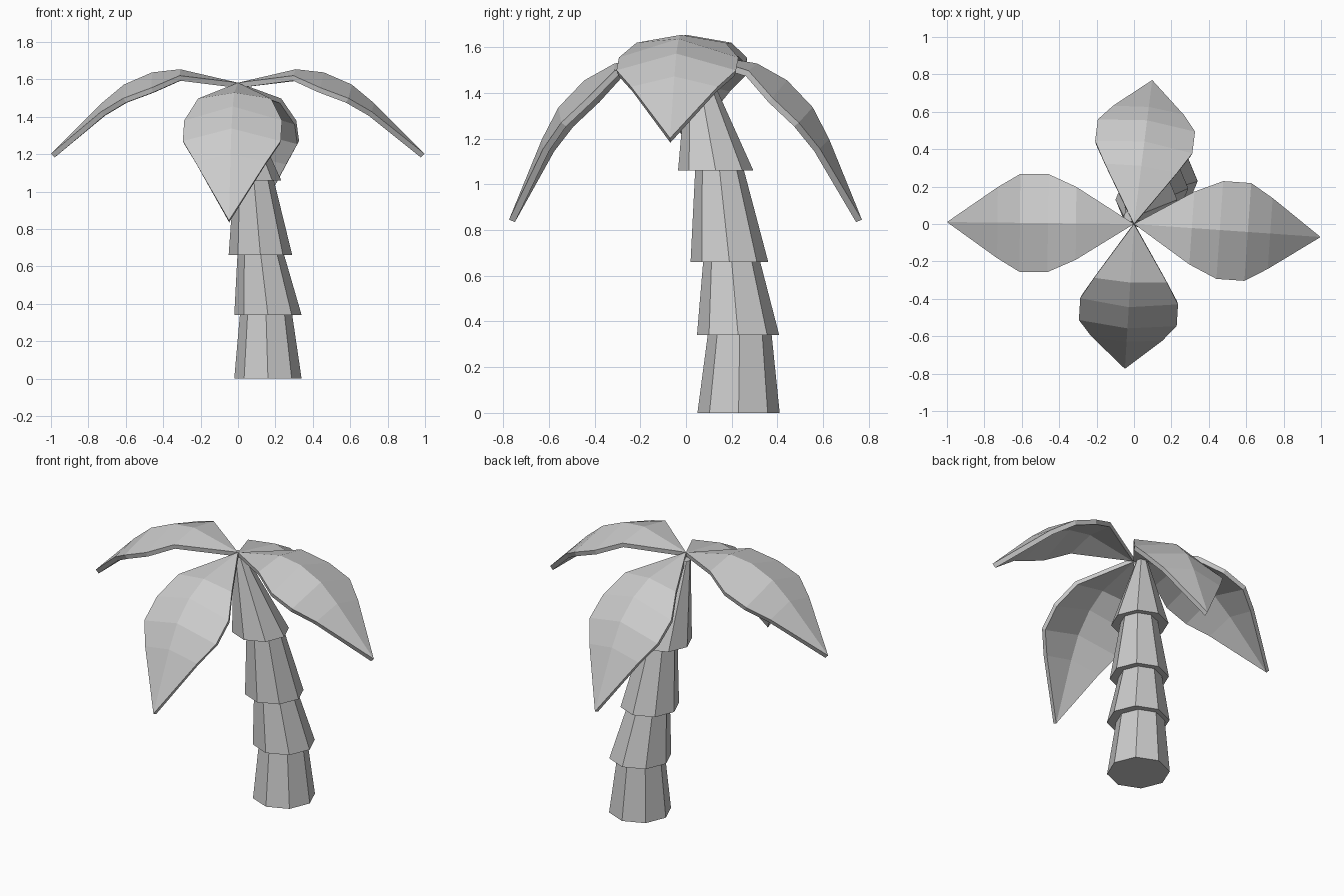
import bpy, bmesh
from math import radians, cos, sin, pi
from mathutils import Matrix

if "Cube" in bpy.data.objects:
    bpy.data.objects.remove(bpy.data.objects["Cube"])


def make_object(name, bm):
    bmesh.ops.recalc_face_normals(bm, faces=bm.faces) if name.startswith("trunk") else None
    mesh = bpy.data.meshes.new(name)
    bm.to_mesh(mesh)
    bm.free()
    obj = bpy.data.objects.new(name, mesh)
    bpy.context.collection.objects.link(obj)
    return obj


def trunk_segment(name, bottom, top, sides=8):
    # leaning tapered octagon; each end is (x, y, z, radius)
    bm = bmesh.new()
    rings = []
    for x, y, z, r in (bottom, top):
        rings.append([bm.verts.new((x + r * cos(2 * pi * i / sides),
                                    y + r * sin(2 * pi * i / sides), z))
                      for i in range(sides)])
    low, high = rings
    bm.faces.new(low[::-1])
    bm.faces.new(high)
    for i in range(sides):
        j = (i + 1) % sides
        bm.faces.new((low[i], low[j], high[j], high[i]))
    return make_object(name, bm)


# leaf stations: distance, ridge height, half width, edge height
STATIONS = [(0.31, 0.072, 0.195, 0.038), (0.46, 0.055, 0.262, -0.027),
            (0.61, -0.01, 0.262, -0.083), (0.73, -0.11, 0.19, -0.155)]


def leaf(name, heading, pitch):
    bm = bmesh.new()
    base = bm.verts.new((0, 0, 0))
    tip = bm.verts.new((1.0, 0, -0.38))
    rows = [[bm.verts.new(p) for p in ((s, -w, e), (s, 0, r), (s, w, e))]
            for s, r, w, e in STATIONS]
    for k in range(2):
        bm.faces.new((base, rows[0][k], rows[0][k + 1]))
        for a, b in zip(rows, rows[1:]):
            bm.faces.new((a[k], b[k], b[k + 1], a[k + 1]))
        bm.faces.new((rows[-1][k], tip, rows[-1][k + 1]))
    turn = Matrix.Rotation(radians(heading), 4, 'Z') @ Matrix.Rotation(radians(pitch), 4, 'Y')
    bm.transform(Matrix.Translation((0, 0, 1.582)) @ turn)
    obj = make_object(name, bm)
    mod = obj.modifiers.new("thickness", 'SOLIDIFY')
    mod.thickness = 0.028
    mod.offset = -1
    return obj


# trunk, bottom to top
trunk_segment("trunk_base", (0.16, 0.23, 0, 0.18), (0.15, 0.235, 0.34, 0.14))
trunk_segment("trunk_lower", (0.16, 0.228, 0.34, 0.18), (0.122, 0.2, 0.66, 0.125))
trunk_segment("trunk_middle", (0.12, 0.19, 0.66, 0.17), (0.085, 0.147, 1.06, 0.107))
trunk_segment("trunk_top", (0.066, 0.13, 1.06, 0.165), (-0.025, 0.04, 1.56, 0.03))

# four drooping leaves
leaf("leaf_right", -4, 0)
leaf("leaf_left", 179.4, 0)
leaf("leaf_front", -93.6, 22.7)
leaf("leaf_back", 82.8, 22.7)
